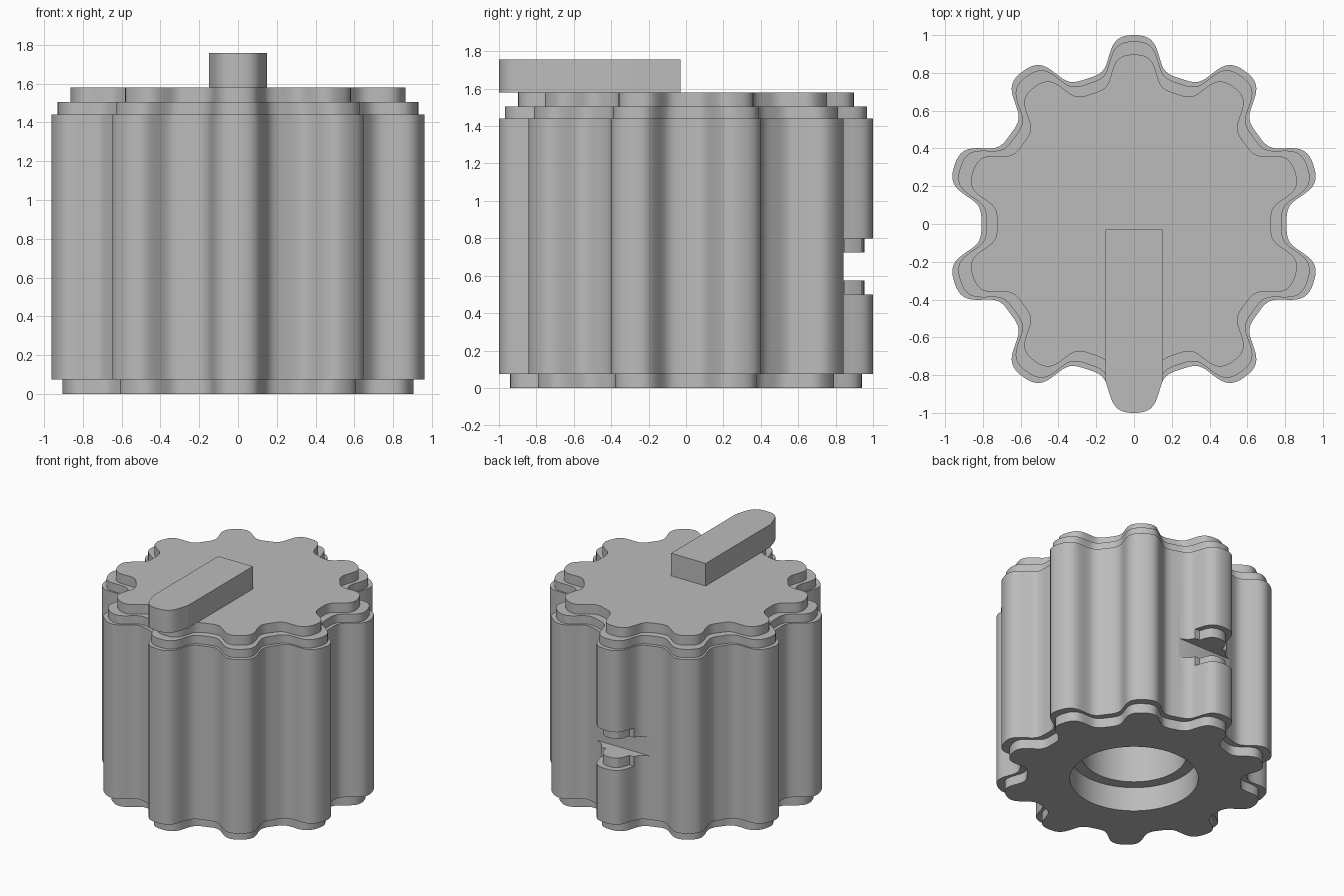
import bpy, bmesh, math
from mathutils import Vector

if "Cube" in bpy.data.objects:
    bpy.data.objects.remove(bpy.data.objects["Cube"])

grey = bpy.data.materials.new("grey plastic")
grey.diffuse_color = (0.5, 0.5, 0.5, 1)
grey.use_nodes = True
grey.node_tree.nodes["Principled BSDF"].inputs["Base Color"].default_value = grey.diffuse_color

# Half of one grip lobe: (sideways, outward), from tip to valley
HALF = [(0, 1.0), (0.05, 0.995), (0.09, 0.975), (0.115, 0.94), (0.131, 0.895),
        (0.148, 0.84), (0.17, 0.806), (0.205, 0.784), (0.25, 0.769)]
LOBES = 10


def smooth_loop(pts, steps=2):
    """Closed Catmull-Rom curve through the points."""
    out, n = [], len(pts)
    for i in range(n):
        a, b, c, d = (pts[(i + k) % n] for k in (-1, 0, 1, 2))
        for s in range(steps):
            t = s / steps
            out.append(0.5 * (2 * b + (c - a) * t + (2 * a - 5 * b + 4 * c - d) * t * t
                              + (3 * b - a - 3 * c + d) * t ** 3))
    return out


def lobed_outline():
    lobe = [(-x, y) for x, y in HALF[:0:-1]] + HALF[:-1]
    pts = []
    for k in range(LOBES):
        a = -2 * math.pi * k / LOBES
        c, s = math.cos(a), math.sin(a)
        pts += [Vector((x * c - y * s, x * s + y * c)) for x, y in lobe]
    return smooth_loop(pts)


def make_object(name, rings):
    """Loft equal-count rings of 3D points and cap both ends."""
    bm = bmesh.new()
    loops = [[bm.verts.new(p) for p in ring] for ring in rings]
    n = len(loops[0])
    for lo, hi in zip(loops, loops[1:]):
        for i in range(n):
            j = (i + 1) % n
            bm.faces.new((lo[i], lo[j], hi[j], hi[i]))
    bm.faces.new(loops[0])
    bm.faces.new(loops[-1])
    bmesh.ops.recalc_face_normals(bm, faces=bm.faces)
    mesh = bpy.data.meshes.new(name)
    bm.to_mesh(mesh)
    bm.free()
    mesh.materials.append(grey)
    ob = bpy.data.objects.new(name, mesh)
    bpy.context.collection.objects.link(ob)
    return ob


def prism(name, pts, z0, z1):
    return make_object(name, [[(x, y, z) for x, y in pts] for z in (z0, z1)])


def activate(ob):
    bpy.ops.object.select_all(action='DESELECT')
    ob.select_set(True)
    bpy.context.view_layer.objects.active = ob


def cut(ob, cutter):
    activate(ob)
    mod = ob.modifiers.new("cut", 'BOOLEAN')
    mod.operation = 'DIFFERENCE'
    mod.solver = 'EXACT'
    mod.object = cutter
    bpy.ops.object.modifier_apply(modifier=mod.name)
    bpy.data.objects.remove(cutter)


outline = lobed_outline()
count = len(outline)
start = math.atan2(outline[0].y, outline[0].x)


def lobed(scale, z):
    return [(p.x * scale, p.y * scale, z) for p in outline]


def circle(r, z):
    angles = [start - 2 * math.pi * i / count for i in range(count)]
    return [(r * math.cos(a), r * math.sin(a), z) for a in angles]


# Knob body: stepped shaft hole underneath, base step, grip, two top steps
knob = make_object("knob_body", [
    circle(0.372, 1.2), circle(0.372, 0.19), circle(0.456, 0.19), circle(0.456, 0),
    lobed(0.94, 0), lobed(0.94, 0.075), lobed(1, 0.075), lobed(1, 1.44),
    lobed(0.967, 1.44), lobed(0.967, 1.505), lobed(0.897, 1.505), lobed(0.897, 1.58)])

# Recess wrapped around the rear lobe, leaving a thinner core
core = [(0.103, 0.85), (0.088, 0.9), (0.066, 0.935), (0.035, 0.951)]
recess = ([(-0.22, 0.85), (-0.22, 1.1), (0.22, 1.1), (0.22, 0.85)] + core
          + [(0, 0.955)] + [(-x, y) for x, y in reversed(core)])
cut(knob, prism("recess_cutter", recess, 0.5, 0.8))

# Slot straight through the rear lobe
slot = [(-0.26, 0.775), (0.26, 0.775), (0.26, 1.2), (-0.26, 1.2)]
cut(knob, prism("slot_cutter", slot, 0.575, 0.725))

# Pointer bar on top, its end following the front lobe
tip = [p for p in outline if abs(p.x) < 0.15 and p.y < -0.83]
tip.sort(key=lambda p: -p.x)
bar = ([(-0.15, -0.03), (0.15, -0.03), (0.15, -0.835)] + [tuple(p) for p in tip]
       + [(-0.15, -0.835)])
pointer = prism("pointer_bar", bar, 1.58, 1.757)

for ob in (knob, pointer):
    activate(ob)
    bpy.ops.object.shade_smooth_by_angle(angle=math.radians(30))
